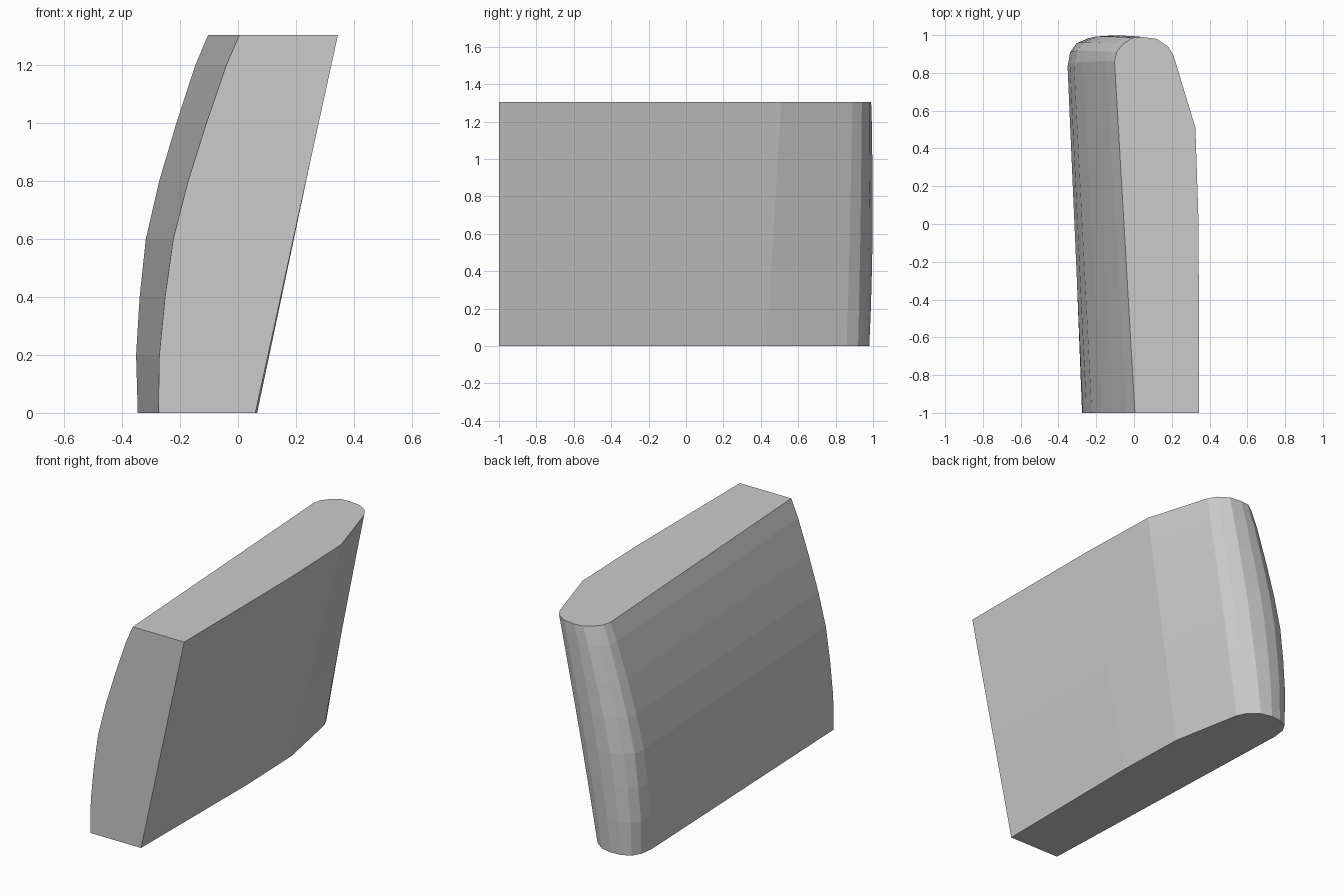
import bpy
import bmesh

if "Cube" in bpy.data.objects:
    bpy.data.objects.remove(bpy.data.objects["Cube"])

HEIGHT = 1.305

# Matching outline points: bottom (x, y), top (x, y), share of the left-side bow
OUTLINE = [
    ((0.060, -1.00), (0.345, -1.00), 0.0),
    ((0.066, 0.00), (0.342, 0.00), 0.0),
    ((0.052, 0.43), (0.325, 0.51), 0.0),
    ((-0.030, 0.86), (0.210, 0.89), 0.05),
    ((-0.060, 0.92), (0.180, 0.94), 0.1),
    ((-0.120, 0.965), (0.120, 0.98), 0.2),
    ((-0.190, 0.98), (0.045, 0.99), 0.4),
    ((-0.250, 0.975), (-0.010, 0.985), 0.65),
    ((-0.305, 0.95), (-0.060, 0.95), 0.85),
    ((-0.335, 0.90), (-0.092, 0.91), 0.95),
    ((-0.346, 0.82), (-0.103, 0.86), 1.0),
    ((-0.275, -1.00), (0.005, -1.00), 0.92),
]

# Height and outward bow of the left side
LEVELS = [(0, 0), (0.2, 0.043), (0.4, 0.068), (0.6, 0.084),
          (0.8, 0.075), (1.0, 0.053), (1.2, 0.025), (HEIGHT, 0)]


def section(bm, z, bow):
    """One horizontal outline of the leaning body."""
    t = z / HEIGHT
    ring = []
    for (x0, y0), (x1, y1), share in OUTLINE:
        x = x0 + (x1 - x0) * t - bow * share
        y = y0 + (y1 - y0) * t
        if y > 0.8:  # rounded end swells slightly at mid height
            y += 0.16 * bow * min(1, share * 2.5)
        ring.append(bm.verts.new((x, y, z)))
    return ring


# Leaning slab with a rounded back end and bowed left side
bm = bmesh.new()
rings = [section(bm, z, bow) for z, bow in LEVELS]
n = len(OUTLINE)
for low, high in zip(rings, rings[1:]):
    for i in range(n):
        j = (i + 1) % n
        bm.faces.new((low[i], low[j], high[j], high[i]))
bm.faces.new(list(reversed(rings[0])))
bm.faces.new(rings[-1])
bmesh.ops.recalc_face_normals(bm, faces=bm.faces[:])

mesh = bpy.data.meshes.new("leaning_slab")
bm.to_mesh(mesh)
bm.free()
slab = bpy.data.objects.new("leaning_slab", mesh)
bpy.context.collection.objects.link(slab)

grey = bpy.data.materials.new("light grey")
grey.diffuse_color = (0.6, 0.6, 0.6, 1)
grey.use_nodes = True
grey.node_tree.nodes["Principled BSDF"].inputs["Base Color"].default_value = grey.diffuse_color
mesh.materials.append(grey)
